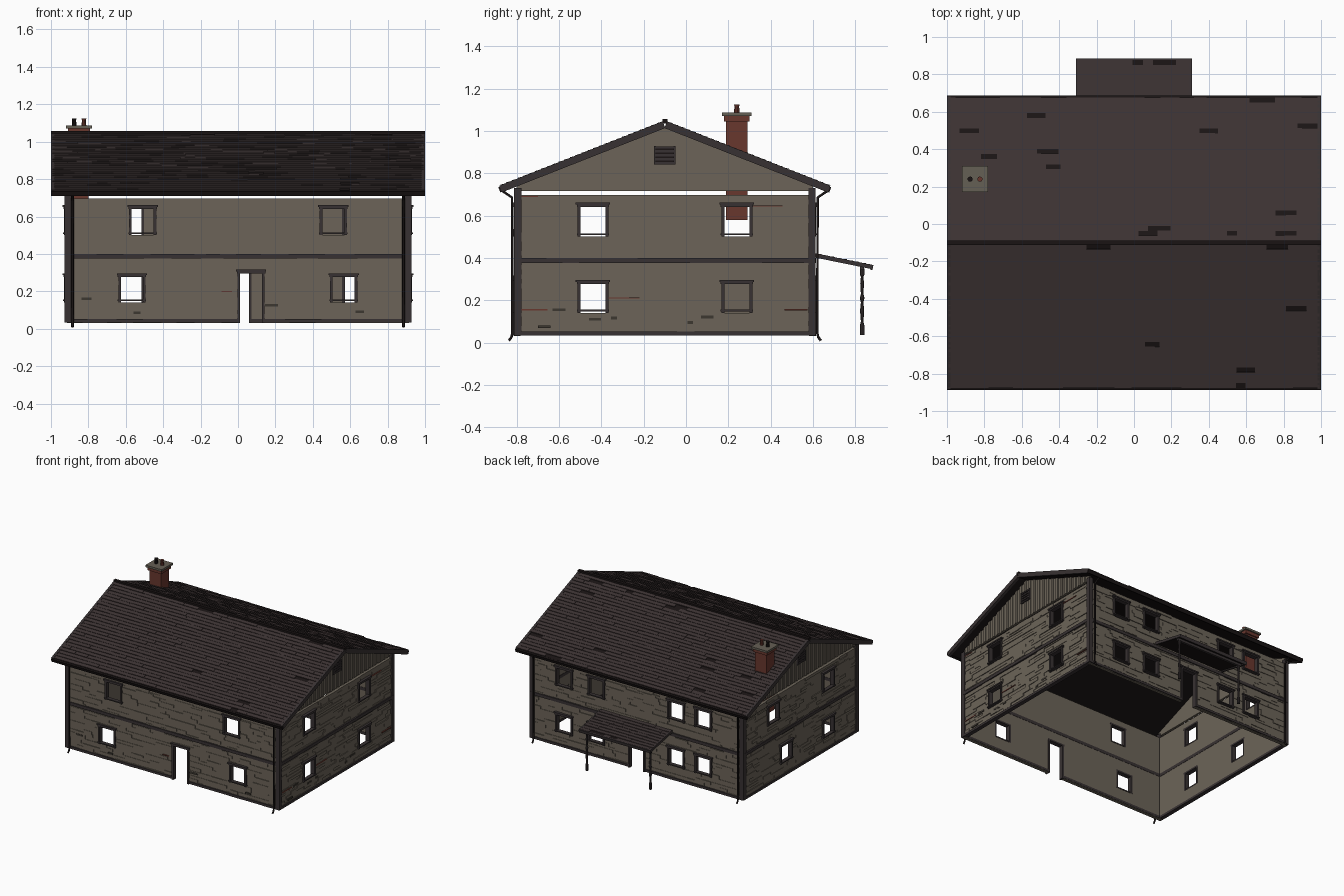
import bpy, bmesh, math, random
from mathutils import Matrix, Vector

random.seed(4)
if "Cube" in bpy.data.objects:
    bpy.data.objects.remove(bpy.data.objects["Cube"])


def material(name, r, g, b):
    m = bpy.data.materials.new(name)
    m.use_nodes = True
    m.diffuse_color = (r, g, b, 1)
    bsdf = m.node_tree.nodes["Principled BSDF"]
    bsdf.inputs["Base Color"].default_value = (r, g, b, 1)
    bsdf.inputs["Roughness"].default_value = 0.9
    return m


SIDING = material("weathered siding", .15, .127, .098)
WORN = material("worn board", .045, .038, .03)
TRIM = material("dark trim", .039, .031, .032)
SHINGLE = material("brown shingle", .046, .033, .033)
DARK = material("near black metal", .01, .007, .007)
BRICK = material("red brick", .14, .038, .027)
STONE = material("grey cap", .13, .115, .09)


def span(bm, a, b, mat=Matrix()):
    """Box between two opposite corners."""
    a, b = Vector(a), Vector(b)
    size = [abs(v) for v in b - a]
    bmesh.ops.create_cube(bm, size=1, matrix=mat @ Matrix.Translation((a + b) / 2) @ Matrix.Diagonal((*size, 1)))


def finish(name, bm, mat):
    bmesh.ops.recalc_face_normals(bm, faces=bm.faces)
    mesh = bpy.data.meshes.new(name)
    bm.to_mesh(mesh)
    bm.free()
    mesh.materials.append(mat)
    obj = bpy.data.objects.new(name, mesh)
    bpy.context.collection.objects.link(obj)
    return obj


def boxes(name, mat, pairs, matrix=Matrix()):
    bm = bmesh.new()
    for a, b in pairs:
        span(bm, a, b, matrix)
    return finish(name, bm, mat)


# Wall frames: local x runs along the wall, y points outward, z is up
X0, Y0, Y1 = .915, -.80, .60
MID = (Y0 + Y1) / 2
WALLS = {
    "front": Matrix(((1, 0, 0, 0), (0, -1, 0, Y0), (0, 0, 1, 0), (0, 0, 0, 1))),
    "back": Matrix(((1, 0, 0, 0), (0, 1, 0, Y1), (0, 0, 1, 0), (0, 0, 0, 1))),
    "left": Matrix(((0, 1, 0, X0), (1, 0, 0, 0), (0, 0, 1, 0), (0, 0, 0, 1))),
    "right": Matrix(((0, -1, 0, -X0), (1, 0, 0, 0), (0, 0, 1, 0), (0, 0, 0, 1))),
}
LOW, HIGH, DOOR = (.14, .28), (.50, .645), (.03, .30)
BACK_X = (-.575, -.34, .35, .63)
OPENINGS = {
    "front": [(-.51, HIGH), (.51, HIGH), (-.567, LOW), (.565, LOW), (.07, DOOR)],
    "back": [(x, z) for x in BACK_X for z in (LOW, HIGH)] + [(0, DOOR)],
    "left": [(y, z) for y in (-.44, .24) for z in (LOW, HIGH)],
    "right": [(-.44, LOW), (.08, LOW), (-.44, HIGH), (.24, HIGH)],
}
HALF = .062
TOP, BAND = .697, .387


def siding(side, lo, hi):
    """Staggered boards of uneven depth that leave the openings free."""
    bm = bmesh.new()
    holes = OPENINGS[side]
    levels = {round(.035 + (TOP - .035) * i / 30, 4) for i in range(31)}
    edges = {z for _, zz in holes for z in zz}
    levels = sorted({z for z in levels if all(abs(z - e) > .006 for e in edges)} | edges | {.035})
    for z0, z1 in zip(levels, levels[1:]):
        mid = (z0 + z1) / 2
        cuts = sorted((u - HALF, u + HALF) for u, (a, b) in holes if a < mid < b)
        start = lo
        for a, b in cuts + [(hi, hi)]:
            u = start
            while u < a - .001:
                v = u + random.uniform(.06, .16)
                v = a if v > a - .03 else v
                span(bm, (u, -.018, z0), (v, random.choice((.001, .004, .007)), z1), WALLS[side])
                u = v
            start = b
    finish(side + "_siding", bm, SIDING)


for side, mat in WALLS.items():
    lo, hi = (-X0, X0) if side in ("front", "back") else (Y0, Y1)
    siding(side, lo, hi)
    # Casings around windows and doors
    trim = []
    for u, (z0, z1) in OPENINGS[side]:
        for s in (-1, 1):
            trim.append(((u + s * (HALF - .003), -.019, z0), (u + s * (HALF + .011), .015, z1)))
        trim.append(((u - HALF - .014, -.019, z1 - .004), (u + HALF + .014, .017, z1 + .009)))
        trim.append(((u - HALF - .019, .0, z1 + .006), (u + HALF + .019, .022, z1 + .016)))
        if z0 > DOOR[0]:
            trim.append(((u - HALF - .014, -.01, z0 + .007), (u + HALF + .014, .02, z0 + .015)))
    boxes(side + "_casings", TRIM, trim, mat)
    # Storey band and base board, the base broken at doors
    belt = [((lo, -.02, BAND - .012), (hi, .013, BAND + .012))]
    start = lo
    for u in [u for u, z in OPENINGS[side] if z is DOOR] + [None]:
        end = hi if u is None else u - HALF
        belt.append(((start, -.02, .034), (end, .012, .052)))
        start = end + 2 * HALF
    boxes(side + "_bands", TRIM, belt, mat)

# Corner boards
boxes("corner_boards", TRIM, [
    ((sx * (X0 - .022), y - s * .022, .034), (sx * (X0 + .012), y + s * .012, .73))
    for sx in (-1, 1) for y, s in ((Y0, -1), (Y1, 1))])

# Worn boards and rusty streaks: position along wall, height, length
PATCHES = {
    "front": ([(-.81, .16, .055), (-.54, .085, .04), (.18, .125, .07), (.65, .09, .045)],
              [(-.06, .20, .055)]),
    "left": ([(-.67, .075, .06), (-.6, .155, .06), (-.43, .11, .055), (-.34, .115, .03),
              (.02, .095, .025), (.1, .12, .06)],
             [(-.3, .21, .16), (-.72, .155, .13), (.52, .155, .11), (.38, .645, .15), (-.74, .69, .08)]),
}
for side, (worn, rust) in PATCHES.items():
    for label, mat, rows, h in (("worn_boards", WORN, worn, .007), ("rust_streaks", BRICK, rust, .003)):
        boxes(side + "_" + label, mat,
              [((u - w / 2, .0, z - h), (u + w / 2, .009, z + h)) for u, z, w in rows], WALLS[side])

# Main roof: sloped slabs under shingle courses
RUN, RISE, EAVE = .767, .302, .717
ANGLE = math.atan2(RISE, RUN)
SLOPE = math.hypot(RUN, RISE)


def shingles(name, mat, half, length, rows, lift):
    bm = bmesh.new()
    step = length / rows
    for i in range(rows):
        x = -half
        while x < half - .001:
            w = min(random.uniform(.05, .14), half - x)
            if random.random() > .012:
                tilt = mat @ Matrix.Translation((0, i * step, lift)) @ Matrix.Rotation(-.12, 4, 'X')
                span(bm, (x, 0, 0), (x + w, step * 1.02, random.uniform(.006, .0085)), tilt)
            x += w
    return finish(name, bm, SHINGLE)


slopes = {
    "front": Matrix.Translation((0, MID - RUN, EAVE)) @ Matrix.Rotation(ANGLE, 4, 'X'),
    "back": Matrix.Translation((0, MID + RUN, EAVE)) @ Matrix.Rotation(math.pi, 4, 'Z') @ Matrix.Rotation(ANGLE, 4, 'X'),
}
for side, mat in slopes.items():
    boxes(side + "_roof_deck", DARK, [((-.985, 0, 0), (.985, SLOPE, .023))], mat)
    shingles(side + "_shingles", mat, .992, SLOPE, 28, .022)
    boxes(side + "_rake_boards", TRIM,
          [((s * .98, -.005, -.006), (s * 1.0, SLOPE, .028)) for s in (-1, 1)], mat)
    boxes(side + "_eave_gutter", DARK, [((-1, -.012, -.004), (1, .006, .022))], mat)
boxes("ridge_cap", DARK, [((-1, MID - .012, 1.035), (1, MID + .012, 1.056))])

# Gable boards, upright and cut to the roof slope
for side in ("left", "right"):
    bm = bmesh.new()
    count = 56
    for i in range(count):
        u0, u1 = (Y0 + (Y1 - Y0) * (i + k) / count for k in (0, 1))
        depth = (.0, .006)[i % 2]
        tops = [EAVE + (RUN - abs(u - MID)) * RISE / RUN for u in (u0, u1)]
        ring = [(u0, .715), (u1, .715), (u1, tops[1]), (u0, tops[0])]
        inner = bm.faces.new([bm.verts.new(WALLS[side] @ Vector((u, -.015, z))) for u, z in ring])
        out = bmesh.ops.extrude_face_region(bm, geom=[inner], use_keep_orig=True)
        moved = [v for v in out["geom"] if isinstance(v, bmesh.types.BMVert)]
        bmesh.ops.translate(bm, verts=moved, vec=WALLS[side].to_3x3() @ Vector((0, .015 + depth, 0)))
    finish(side + "_gable_boards", bm, SIDING)
    # Louvred gable vent
    boxes(side + "_vent_back", DARK, [((MID - .045, .0, .845), (MID + .045, .009, .925))], WALLS[side])
    boxes(side + "_vent_slats", TRIM,
          [((MID - .05, .005, .842 + .0185 * i), (MID + .05, .016, .853 + .0185 * i)) for i in range(5)]
          + [((MID + s * .041, .005, .842), (MID + s * .05, .018, .928)) for s in (-1, 1)], WALLS[side])

# Chimney with corbel, cap and two pots
CX, CY = -.85, .24
layers = ((.05, .58, 1.045), (.06, 1.045, 1.07))
boxes("chimney_stack", BRICK, [((CX - r, CY - r, a), (CX + r, CY + r, b)) for r, a, b in layers])
boxes("chimney_cap", STONE, [((CX - .07, CY - .07, 1.07), (CX + .07, CY + .07, 1.086))])


def lathe(name, mat, x, y, rings, sides=10):
    """Stacked cone sections through (height, radius) rings."""
    bm = bmesh.new()
    for (z0, r0), (z1, r1) in zip(rings, rings[1:]):
        bmesh.ops.create_cone(bm, cap_ends=True, segments=sides, radius1=r0, radius2=r1, depth=z1 - z0,
                              matrix=Matrix.Translation((x, y, (z0 + z1) / 2)))
    return finish(name, bm, mat)


for s, mat, label in ((-1, DARK, "left"), (1, BRICK, "right")):
    lathe("chimney_pot_" + label, mat, CX + s * .026, CY, [(1.08, .014), (1.115, .011), (1.125, .014)])

# Back porch: lean-to roof, beam and turned posts
PITCH = math.atan2(.055, .27)
porch = (Matrix.Translation((0, .878, .355)) @ Matrix.Rotation(math.pi, 4, 'Z')
         @ Matrix.Rotation(PITCH, 4, 'X'))
boxes("porch_deck", DARK, [((-.305, 0, 0), (.305, .275, .008))], porch)
shingles("porch_shingles", porch, .31, .275, 9, .006)
boxes("porch_edges", TRIM, [((s * .298, -.004, -.008), (s * .31, .275, .012)) for s in (-1, 1)]
      + [((-.31, -.005, -.012), (.31, .004, .012))], porch)
boxes("porch_beam", TRIM, [((-.295, .823, .343), (.295, .841, .362))])
for s, label in ((1, "left"), (-1, "right")):
    lathe("porch_post_" + label, TRIM, s * .275, .832,
          [(.035, .011), (.08, .011), (.10, .006), (.15, .010), (.19, .006), (.21, .011),
           (.23, .006), (.28, .009), (.31, .006), (.32, .011), (.35, .011)], 8)

# Downspouts at the four corners
for wall, y, s in (("front", Y0, -1), ("back", Y1, 1)):
    for sx, label in ((1, "left"), (-1, "right")):
        curve = bpy.data.curves.new("downspout", 'CURVE')
        curve.dimensions = '3D'
        curve.bevel_depth = .007
        curve.bevel_resolution = 1
        path = curve.splines.new('POLY')
        points = [(.07, .718), (.022, .685), (.02, .045), (.025, .025), (.037, .009)]
        path.points.add(len(points) - 1)
        for p, (d, z) in zip(path.points, points):
            p.co = (sx * .885, y + s * d, z, 1)
        curve.use_fill_caps = True
        curve.materials.append(DARK)
        bpy.context.collection.objects.link(bpy.data.objects.new(wall + "_downspout_" + label, curve))
